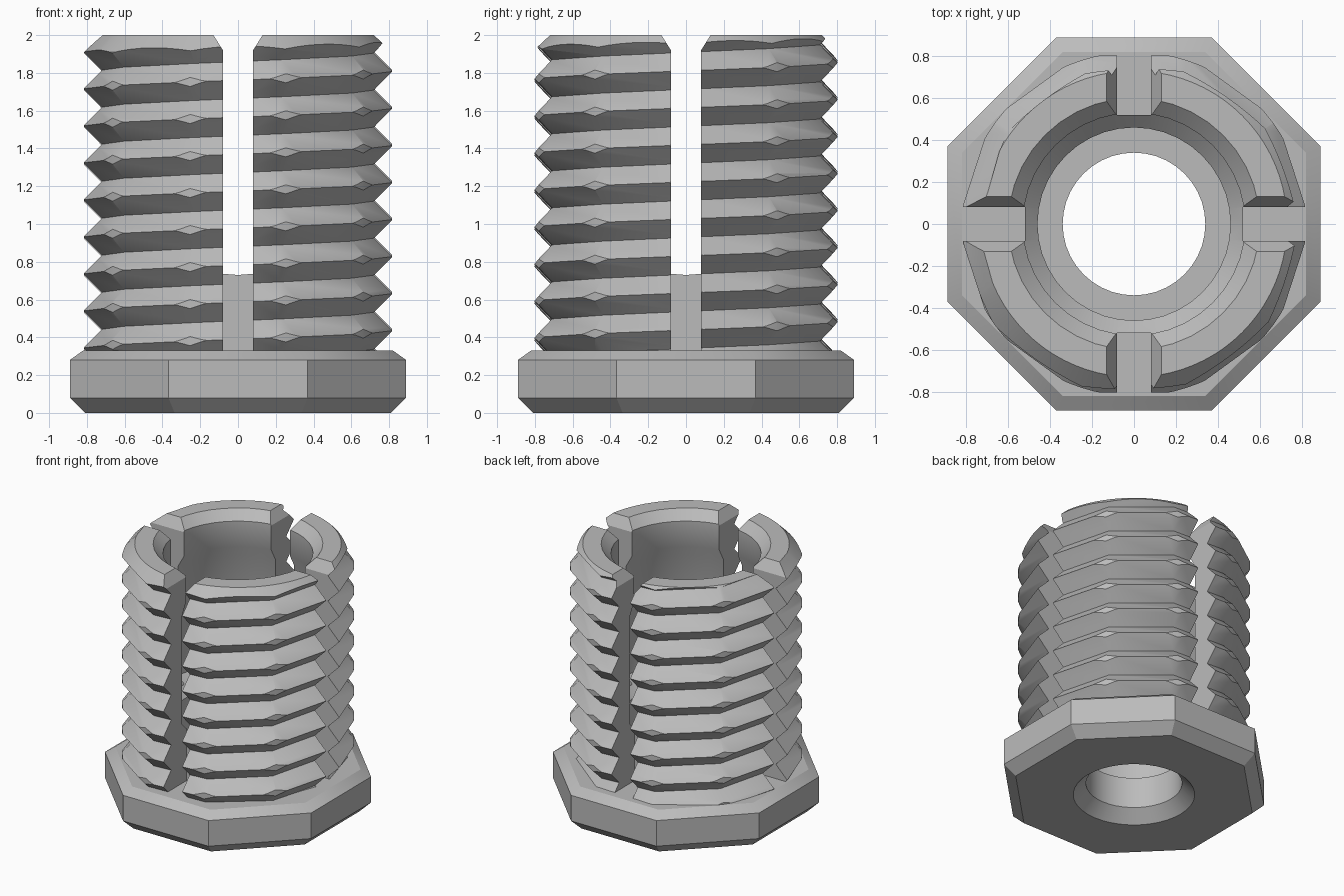
import bpy, bmesh
from math import pi, cos, sin, radians

if "Cube" in bpy.data.objects:
    bpy.data.objects.remove(bpy.data.objects["Cube"])

steel = bpy.data.materials.new("plain grey metal")
steel.use_nodes = True
grey = (0.5, 0.5, 0.5, 1)
steel.diffuse_color = grey
steel.node_tree.nodes["Principled BSDF"].inputs["Base Color"].default_value = grey

PITCH, SIDES = 0.196, 10
CREST, ROOT = 0.844, 0.746
HEAD_TOP = 0.33


def add_object(name, bm):
    bmesh.ops.recalc_face_normals(bm, faces=bm.faces)
    if bm.calc_volume(signed=True) < 0:
        bmesh.ops.reverse_faces(bm, faces=bm.faces)
    mesh = bpy.data.meshes.new(name)
    bm.to_mesh(mesh)
    bm.free()
    mesh.materials.append(steel)
    obj = bpy.data.objects.new(name, mesh)
    bpy.context.collection.objects.link(obj)
    return obj


def lathe(name, profile, sides, turn=0.0):
    """Solid of revolution from (radius, z) pairs, capped at both ends."""
    bm = bmesh.new()
    rings = [[bm.verts.new((r * cos(turn + 2 * pi * i / sides), r * sin(turn + 2 * pi * i / sides), z))
              for i in range(sides)] for r, z in profile]
    for low, high in zip(rings, rings[1:]):
        for i in range(sides):
            k = (i + 1) % sides
            bm.faces.new((low[i], low[k], high[k], high[i]))
    bm.faces.new(rings[0])
    bm.faces.new(rings[-1])
    return add_object(name, bm)


def thread():
    """Ten-sided right-hand V thread as one continuous helical strip."""
    bm = bmesh.new()
    crest, root = [], []
    steps = SIDES * 13
    for i in range(steps + 1):
        a = 2 * pi * i / SIDES
        z = 0.38 + PITCH * (i / SIDES + 0.3 - 3)
        crest.append(bm.verts.new((CREST * cos(a), CREST * sin(a), z)))
        root.append(bm.verts.new((ROOT * cos(a), ROOT * sin(a), z + PITCH / 2)))
    for i in range(steps):
        bm.faces.new((crest[i], crest[i + 1], root[i + 1], root[i]))
        if i + SIDES < steps:
            bm.faces.new((root[i], root[i + 1], crest[i + SIDES + 1], crest[i + SIDES]))
    # Close the first and last turn with fans around the axis
    for loop in (crest[:SIDES + 1] + [root[0]], root[steps - SIDES:] + [crest[steps]]):
        hub = bm.verts.new((0, 0, sum(v.co.z for v in loop) / len(loop)))
        for a, b in zip(loop, loop[1:] + loop[:1]):
            bm.faces.new((a, b, hub))
    # Planar triangles keep the cuts clean
    bmesh.ops.triangulate(bm, faces=bm.faces)
    return add_object("slotted_threaded_insert", bm)


def slot(angle):
    """Radial slot with flared mouth."""
    half = [(0.08, 0.2), (0.08, 1.92), (0.18, 2.08)]
    outline = half + [(-x, z) for x, z in reversed(half)]
    bm = bmesh.new()
    ends = [[bm.verts.new((r * cos(angle) - x * sin(angle), r * sin(angle) + x * cos(angle), z))
             for x, z in outline] for r in (0.52, 1.1)]
    n = len(outline)
    for i in range(n):
        k = (i + 1) % n
        bm.faces.new((ends[0][i], ends[0][k], ends[1][k], ends[1][i]))
    bm.faces.new(ends[0])
    bm.faces.new(ends[1])
    return add_object("slot_cutter", bm)


def combine(target, other, operation):
    mod = target.modifiers.new(operation.lower(), "BOOLEAN")
    mod.operation, mod.object, mod.solver = operation, other, "EXACT"
    bpy.context.view_layer.objects.active = target
    bpy.ops.object.modifier_apply(modifier=mod.name)
    bpy.data.objects.remove(other)


# Threaded sleeve, trimmed to a cylinder with a bevelled top
insert = thread()
combine(insert, lathe("envelope", [(0.82, 0.2), (0.82, 1.91), (0.73, 2.0)], 80), "INTERSECT")

# Four slots split the sleeve into segments
for q in range(4):
    combine(insert, slot(q * pi / 2), "DIFFERENCE")

# Octagonal head with bevelled edges
flat = 1 / cos(pi / 8)
head = [(0.81, 0), (0.89, 0.08), (0.89, 0.28), (0.82, HEAD_TOP)]
combine(insert, lathe("head", [(r * flat, z) for r, z in head], 8, pi / 8), "UNION")

# Stepped bore: chamfered hole, seat, undercut and gripping lip
bore = [(0.53, -0.1), (0.34, 0.09), (0.34, HEAD_TOP), (0.46, HEAD_TOP), (0.46, 0.67), (0.58, 0.79),
        (0.58, 1.64), (0.53, 1.73), (0.53, 1.93), (0.63, 2.03)]
combine(insert, lathe("bore_cutter", bore, 40), "DIFFERENCE")

bpy.ops.object.select_all(action="DESELECT")
insert.select_set(True)
bpy.context.view_layer.objects.active = insert
bpy.ops.object.shade_smooth_by_angle(angle=radians(30))
